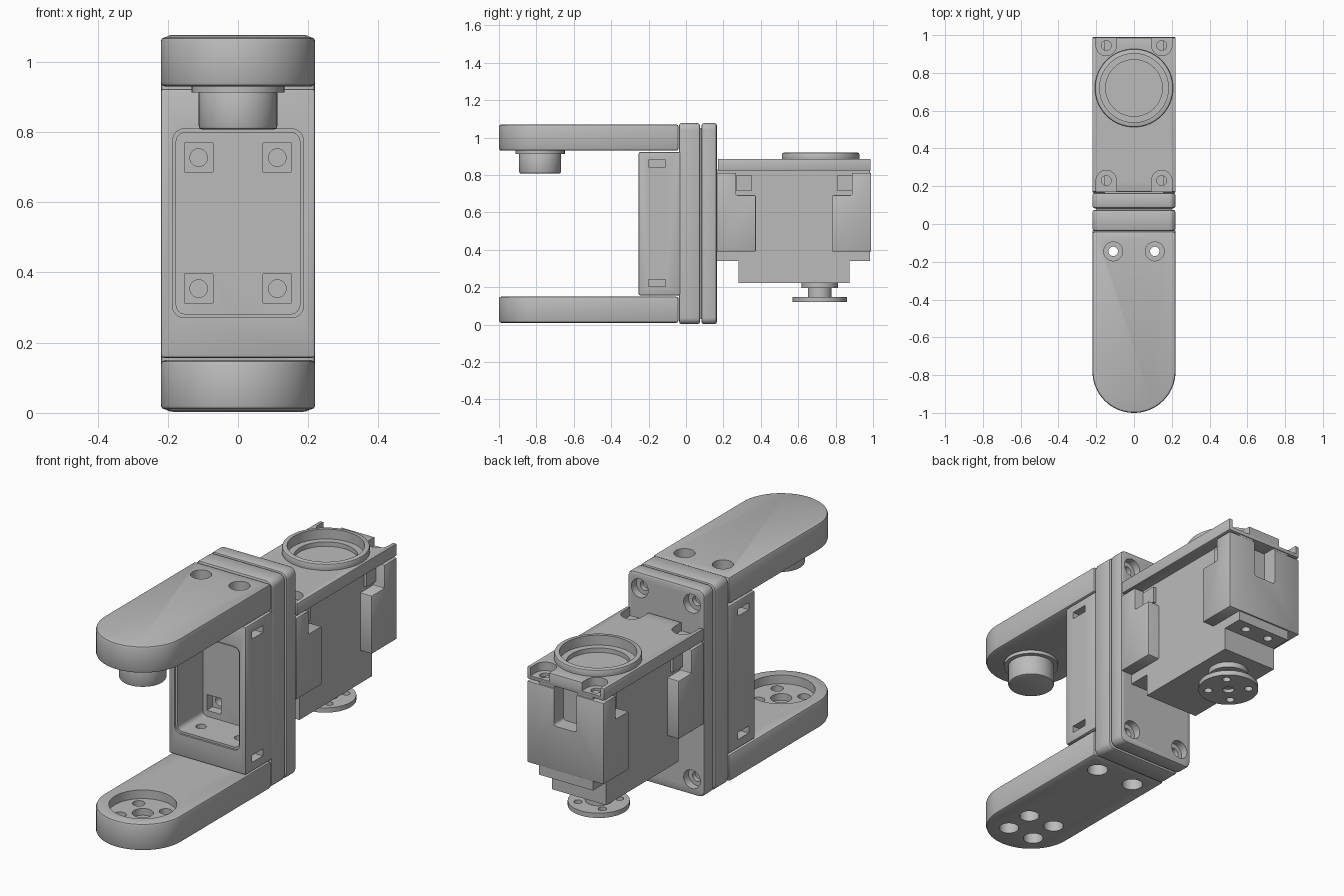
import bpy, bmesh, math

cube = bpy.data.objects.get("Cube")
if cube:
    bpy.data.objects.remove(cube, do_unlink=True)

grey = bpy.data.materials.new("plain grey")
grey.use_nodes = True
grey.diffuse_color = (0.5, 0.5, 0.5, 1)
grey.node_tree.nodes["Principled BSDF"].inputs["Base Color"].default_value = (0.5, 0.5, 0.5, 1)


# ---- helpers ----
def arc(cx, cy, r, start, end, n):
    return [(cx + r * math.cos(math.radians(start + (end - start) * i / n)),
             cy + r * math.sin(math.radians(start + (end - start) * i / n))) for i in range(n + 1)]


def circle(cx, cy, r, n=40):
    return arc(cx, cy, r, 0, 360, n)[:-1]


def rect(u0, u1, v0, v1, r=0):
    if not r:
        return [(u0, v0), (u1, v0), (u1, v1), (u0, v1)]
    corners = [(u1 - r, v1 - r), (u0 + r, v1 - r), (u0 + r, v0 + r), (u1 - r, v0 + r)]
    return [p for i, (u, v) in enumerate(corners) for p in arc(u, v, r, 90 * i, 90 * i + 90, 6)]


def apply(obj, mod):
    with bpy.context.temp_override(object=obj, active_object=obj):
        bpy.ops.object.modifier_apply(modifier=mod.name)


def prism(name, outline, axis, lo, hi, bevel=0):
    """Extrude a flat outline along an axis from lo to hi."""
    place = {"x": lambda u, v, w: (w, u, v),
             "y": lambda u, v, w: (u, w, v),
             "z": lambda u, v, w: (u, v, w)}[axis]
    bm = bmesh.new()
    a = [bm.verts.new(place(u, v, lo)) for u, v in outline]
    b = [bm.verts.new(place(u, v, hi)) for u, v in outline]
    bm.faces.new(a)
    bm.faces.new(b[::-1])
    for i in range(len(a)):
        j = (i + 1) % len(a)
        bm.faces.new((a[i], b[i], b[j], a[j]))
    bmesh.ops.recalc_face_normals(bm, faces=bm.faces)
    mesh = bpy.data.meshes.new(name)
    bm.to_mesh(mesh)
    bm.free()
    obj = bpy.data.objects.new(name, mesh)
    bpy.context.scene.collection.objects.link(obj)
    mesh.materials.append(grey)
    if bevel:
        mod = obj.modifiers.new("edge", "BEVEL")
        mod.width, mod.segments, mod.limit_method = bevel, 2, "ANGLE"
        mod.angle_limit = math.radians(40)
        apply(obj, mod)
    return obj


def cut(obj, outline, axis, lo, hi):
    cutter = prism("cutter", outline, axis, lo, hi)
    mod = obj.modifiers.new("cut", "BOOLEAN")
    mod.operation, mod.solver, mod.object = "DIFFERENCE", "EXACT", cutter
    apply(obj, mod)
    bpy.data.objects.remove(cutter, do_unlink=True)


SIDES = (-1, 1)
DIAGONAL = [(sx * 0.07, sy * 0.07) for sx in SIDES for sy in SIDES]
PIVOT, AXLE, BOLT_X, BOLT_Y = -0.78, 0.715, 0.11, -0.145

# ---- fork arms with round ends and counterbored bolts ----
arm_outline = [(0.22, -0.04), (-0.22, -0.04)] + arc(0, PIVOT, 0.22, 180, 360, 32)
upper_arm = prism("upper_arm", arm_outline, "z", 0.93, 1.07, 0.012)
lower_arm = prism("lower_arm", arm_outline, "z", 0.01, 0.15, 0.012)
for s in SIDES:
    for arm, lo, hi in ((upper_arm, 1.0, 1.2), (lower_arm, -0.1, 0.08)):
        cut(arm, circle(s * BOLT_X, BOLT_Y, 0.05), "z", lo, hi)
        cut(arm, circle(s * BOLT_X, BOLT_Y, 0.025), "z", -0.1, 1.2)

# horn seat in the lower arm
cut(lower_arm, circle(0, PIVOT, 0.16), "z", 0.105, 0.3)
cut(lower_arm, circle(0, PIVOT, 0.05), "z", 0.07, 0.3)
for dx, dy in DIAGONAL:
    cut(lower_arm, circle(dx * 1.1, PIVOT + dy * 1.1, 0.03), "z", -0.1, 0.3)
    cut(lower_arm, circle(dx * 1.1, PIVOT + dy * 1.1, 0.048), "z", -0.1, 0.07)

# pivot boss under the upper arm
prism("pivot_flange", circle(0, PIVOT, 0.132), "z", 0.913, 0.935)
prism("pivot_boss", circle(0, PIVOT, 0.112), "z", 0.807, 0.92, 0.01)

# ---- open housing between the arms ----
housing = prism("housing", rect(-0.22, 0.22, 0.157, 0.923), "y", -0.253, -0.03, 0.008)
cut(housing, rect(-0.176, 0.176, 0.282, 0.798, 0.025), "y", -0.4, 0.1)
cut(housing, rect(-0.187, 0.187, 0.271, 0.809, 0.035), "y", -0.4, -0.243)
for s in SIDES:
    cut(housing, circle(s * BOLT_X, BOLT_Y, 0.025), "z", 0, 1.2)
    for z in (0.222, 0.862):
        cut(housing, rect(-0.2, -0.11, z - 0.018, z + 0.018), "x", s * 0.07, s * 0.3)

# ---- two mounting plates ----
plate_outline = rect(-0.22, 0.22, 0.003, 1.077, 0.035)
front_plate = prism("front_plate", plate_outline, "y", -0.037, 0.075, 0.012)
back_plate = prism("back_plate", plate_outline, "y", 0.083, 0.165, 0.012)
prism("plate_joint", rect(-0.2, 0.2, 0.03, 1.05), "y", 0.06, 0.1)
for s in SIDES:
    for z in (0.354, 0.727):
        x = s * 0.112
        cut(front_plate, rect(x - 0.041, x + 0.041, z - 0.041, z + 0.041), "y", -0.1, 0.01)
        cut(front_plate, circle(x, z, 0.025), "y", -0.1, 0.05)
    for z in (0.085, 0.995):
        cut(back_plate, circle(s * 0.15, z, 0.048), "y", 0.125, 0.3)
        cut(back_plate, circle(s * 0.15, z, 0.025), "y", 0.095, 0.3)

# ---- motor body ----
body = prism("motor_body", rect(0.16, 0.983, 0.34, 0.83), "x", -0.155, 0.155)
lower_body = prism("motor_lower_body", rect(0.282, 0.875, 0.223, 0.36), "x", -0.155, 0.155)
for s in SIDES:
    for y in (0.225, 0.93):
        cut(body, circle(s * 0.07, y, 0.022), "z", 0.2, 0.4)
    # small cable sockets beside the clips
    for y in (0.31, 0.85):
        prism("socket_rim", rect(y - 0.04, y + 0.04, 0.715, 0.8), "x", s * 0.15, s * 0.17)
        cut(body, rect(y - 0.02, y + 0.02, 0.735, 0.775), "x", s * 0.1, s * 0.3)

# L-shaped clips wrapping both ends of the motor
profile = [(0.99, 0.39), (0.782, 0.39), (0.782, 0.692), (0.887, 0.692), (0.887, 0.812), (0.99, 0.812)]
back_clip = prism("back_clip", profile, "x", -0.22, 0.22, 0.006)
prism("front_clip", [(1.155 - y, z) for y, z in profile], "x", -0.22, 0.22, 0.006)
for part in (back_clip, body):
    cut(part, rect(-0.065, 0.065, 0.62, 0.9, 0.015), "y", 0.91, 1.1)

# ---- cover with screw notches and a round bearing cup ----
cover = prism("cover", rect(-0.22, 0.22, 0.17, 0.987), "z", 0.823, 0.886, 0.004)
cup = prism("bearing_cup", circle(0, 0.72, 0.207, 64), "z", 0.87, 0.919, 0.008)
for s in SIDES:
    for y, a0, end in ((0.23, 0, 0.1), (0.945, 180, 1.1)):
        x = s * 0.147
        notch = arc(x, y, 0.054, a0, a0 + 180, 16)
        notch += [(notch[-1][0], end), (notch[0][0], end)]
        cut(cover, notch, "z", 0.842, 1)
        cut(cover, circle(x, y, 0.026), "z", 0.8, 1)
for part in (cover, cup):
    cut(part, circle(0, 0.72, 0.182, 64), "z", 0.868, 1)
    cut(part, circle(0, 0.72, 0.15, 64), "z", 0.845, 1)

# ---- output shaft and horn ----
prism("shaft_collar", circle(0, AXLE, 0.097), "z", 0.195, 0.23)
prism("shaft", circle(0, AXLE, 0.064), "z", 0.14, 0.21)
horn = prism("horn", circle(0, AXLE, 0.146), "z", 0.122, 0.147)
cut(horn, circle(0, AXLE, 0.028), "z", 0, 0.14)
for dx, dy in DIAGONAL:
    cut(horn, circle(dx, AXLE + dy, 0.02), "z", 0, 0.3)

# ---- smooth curves, sharp edges ----
for obj in bpy.context.scene.objects:
    if obj.type == "MESH":
        bpy.ops.object.select_all(action="DESELECT")
        obj.select_set(True)
        bpy.context.view_layer.objects.active = obj
        bpy.ops.object.shade_smooth_by_angle(angle=math.radians(25))
